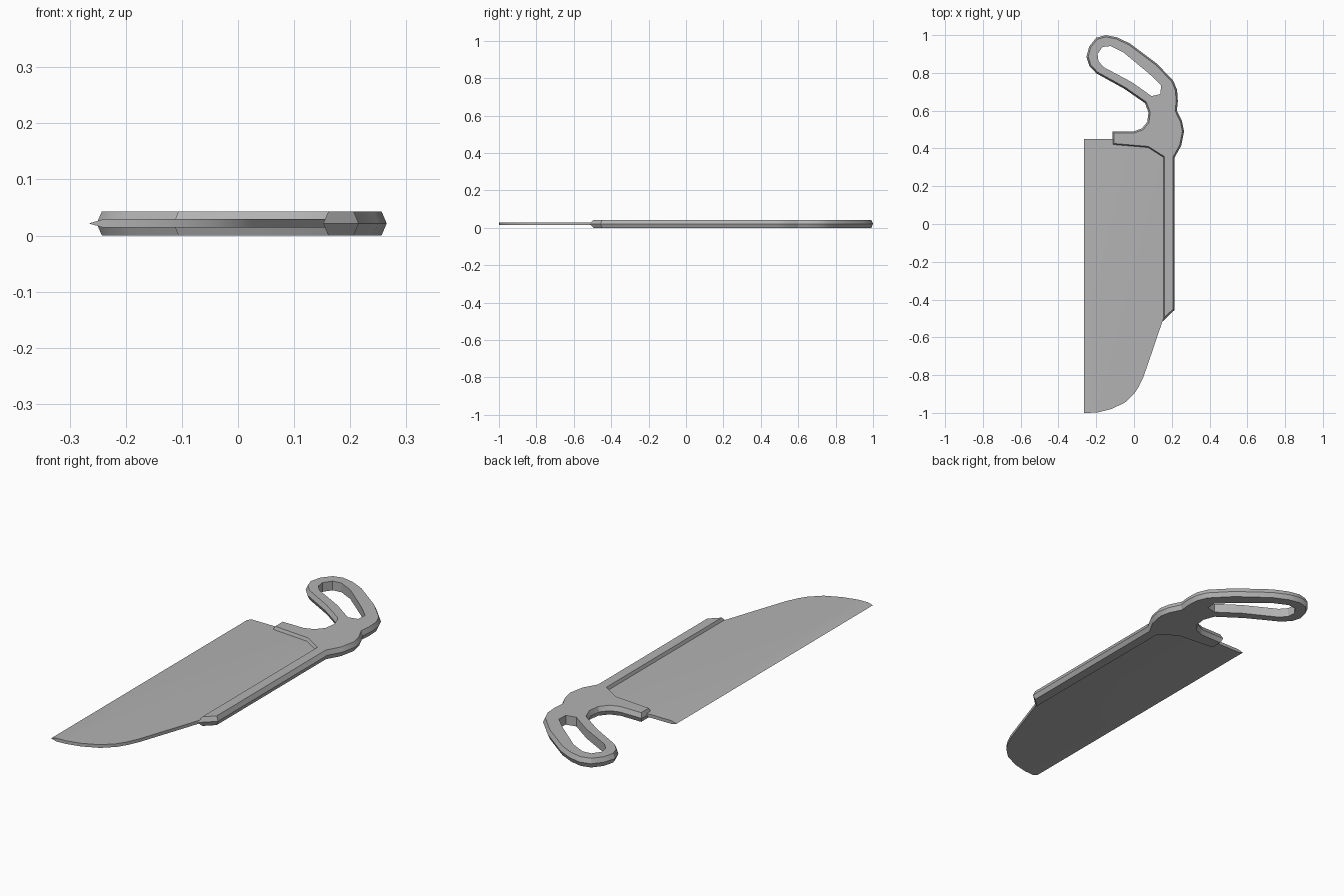
import bpy
import bmesh
from mathutils import Vector

cube = bpy.data.objects.get("Cube")
if cube:
    bpy.data.objects.remove(cube)

THICK, MID = 0.043, 0.0215
BEVEL = 0.009

steel = bpy.data.materials.new("grey steel")
steel.use_nodes = True
steel.diffuse_color = (0.45, 0.45, 0.45, 1)
steel.node_tree.nodes["Principled BSDF"].inputs["Base Color"].default_value = (0.45, 0.45, 0.45, 1)


def inset(points, distance):
    """Move a counter-clockwise outline inwards with mitred corners."""
    result = []
    for i, p in enumerate(points):
        p = Vector(p)
        a = (p - Vector(points[i - 1])).normalized()
        b = (Vector(points[(i + 1) % len(points)]) - p).normalized()
        na, nb = Vector((-a.y, a.x)), Vector((-b.y, b.x))
        result.append(p + (na + nb) * distance / (1 + na.dot(nb)))
    return result


def ring(bm, points, z):
    return [bm.verts.new((p[0], p[1], z)) for p in points]


def bridge(bm, low, high):
    n = len(low)
    for i in range(n):
        j = (i + 1) % n
        bm.faces.new((low[i], low[j], high[j], high[i]))


def cap(bm, *rings):
    edges = []
    for r in rings:
        for i in range(len(r)):
            pair = (r[i - 1], r[i])
            edges.append(bm.edges.get(pair) or bm.edges.new(pair))
    bmesh.ops.triangle_fill(bm, edges=edges, use_beauty=True)


def finish(bm, name):
    bmesh.ops.recalc_face_normals(bm, faces=bm.faces)
    mesh = bpy.data.meshes.new(name)
    bm.to_mesh(mesh)
    bm.free()
    obj = bpy.data.objects.new(name, mesh)
    bpy.context.collection.objects.link(obj)
    mesh.materials.append(steel)
    bpy.ops.object.select_all(action="DESELECT")
    obj.select_set(True)
    bpy.context.view_layer.objects.active = obj
    bpy.ops.object.shade_smooth_by_angle(angle=0.5)


# Handle, finger guard and spine in one ridged outline with a grip slot
outline = [
    (-.115, .418), (.073, .402), (.152, .352), (.152, -.515), (.215, -.455),
    (.215, .352), (.25, .415), (.265, .49), (.254, .545), (.227, .60),
    (.232, .65), (.228, .71), (.207, .76), (.12, .85), (-.02, .955),
    (-.09, .988), (-.15, 1), (-.2, .986), (-.237, .94), (-.252, .885),
    (-.237, .838), (-.2, .798), (-.05, .715), (.058, .64), (.077, .59),
    (.07, .54), (.042, .506), (0, .491), (-.115, .491)]
slot = [
    (-.193, .9), (-.188, .862), (-.16, .83), (-.01, .75), (.093, .677),
    (.14, .688), (.143, .735), (.082, .794), (-.055, .908), (-.124, .942),
    (-.167, .937)]
bm = bmesh.new()
rim = inset(outline, BEVEL)
bottom, ridge, top = ring(bm, rim, 0), ring(bm, outline, MID), ring(bm, rim, THICK)
slot_low, slot_high = ring(bm, slot, 0), ring(bm, slot, THICK)
bridge(bm, bottom, ridge)
bridge(bm, ridge, top)
bridge(bm, slot_low, slot_high)
cap(bm, bottom, slot_low)
cap(bm, top, slot_high)
finish(bm, "handle_and_spine")

# Blade: flat plate with a rounded nose and a narrow ground cutting edge
EDGE_X, GRIND_X, HALF = -.266, -.24, .0075
plate = [
    (GRIND_X, -1), (-.19, -.997), (-.124, -.981), (-.05, -.947), (0, -.9),
    (.025, -.862), (.05, -.81), (.105, -.65), (.154, -.505), (.185, -.45),
    (.185, .45), (GRIND_X, .45)]
bm = bmesh.new()
low, high = ring(bm, plate, MID - HALF), ring(bm, plate, MID + HALF)
bm.faces.new(low)
bm.faces.new(high)
for i in range(len(plate) - 1):
    bm.faces.new((low[i], low[i + 1], high[i + 1], high[i]))
nose, heel = ring(bm, [(EDGE_X, -1), (EDGE_X, .45)], MID)
bm.faces.new((nose, low[0], low[-1], heel))
bm.faces.new((nose, heel, high[-1], high[0]))
bm.faces.new((nose, high[0], low[0]))
bm.faces.new((heel, low[-1], high[-1]))
finish(bm, "blade")
